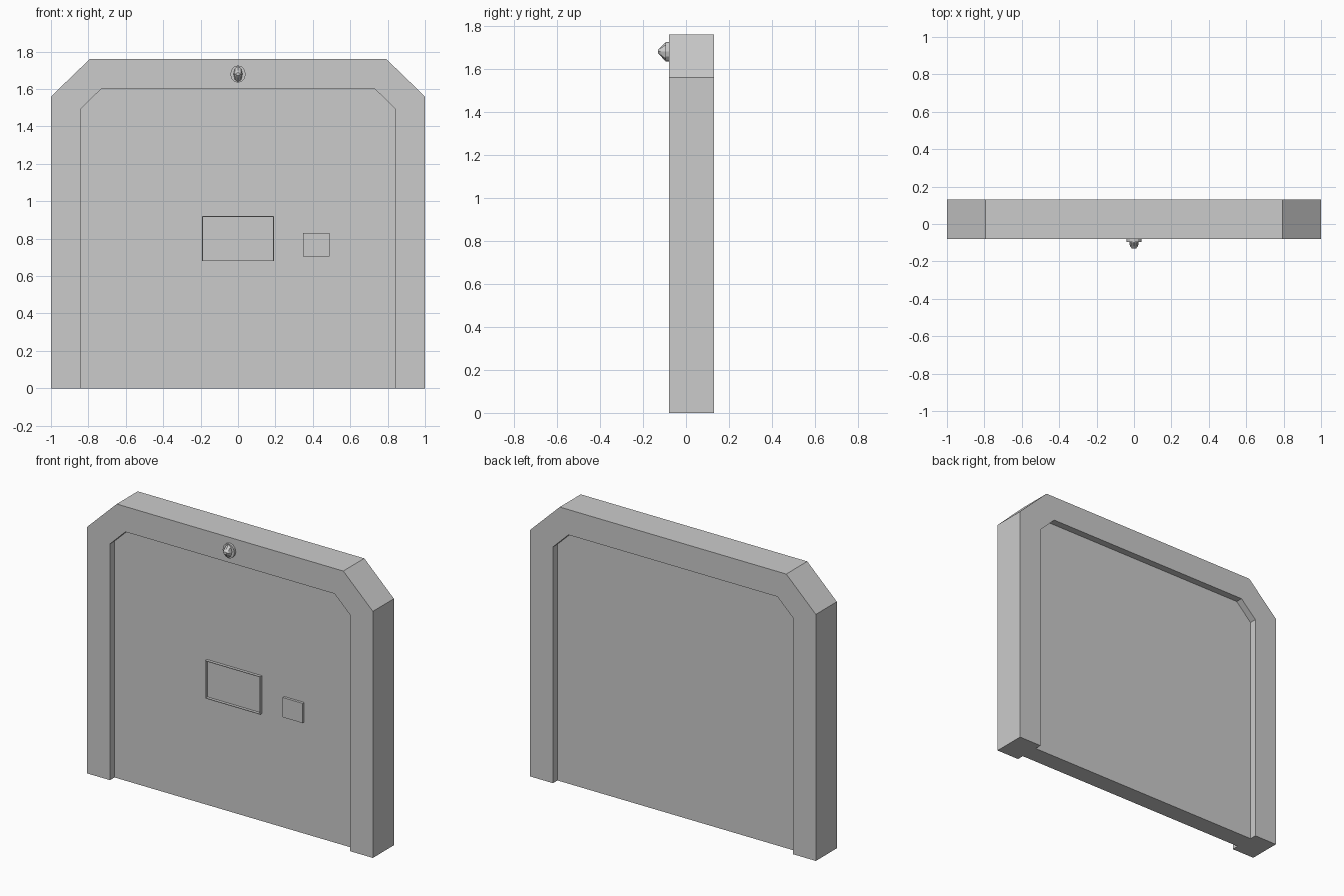
import bpy, bmesh, math

if "Cube" in bpy.data.objects:
    bpy.data.objects.remove(bpy.data.objects["Cube"])


def make_object(name, bm):
    bmesh.ops.recalc_face_normals(bm, faces=bm.faces)
    mesh = bpy.data.meshes.new(name)
    bm.to_mesh(mesh)
    bm.free()
    obj = bpy.data.objects.new(name, mesh)
    bpy.context.collection.objects.link(obj)
    return obj


def extrude_profile(name, points, y0, y1):
    """Extrude an x/z outline from y0 to y1."""
    bm = bmesh.new()
    face = bm.faces.new([bm.verts.new((x, y0, z)) for x, z in points])
    result = bmesh.ops.extrude_face_region(bm, geom=[face], use_keep_orig=True)
    verts = [v for v in result["geom"] if isinstance(v, bmesh.types.BMVert)]
    bmesh.ops.translate(bm, verts=verts, vec=(0, y1 - y0, 0))
    return make_object(name, bm)


def rect(x0, x1, z0, z1):
    return [(x0, z0), (x1, z0), (x1, z1), (x0, z1)]


def arch(half, shoulder, flat, top):
    """Open arch outline with chamfered corners, left foot to right foot."""
    left = [(-half, 0), (-half, shoulder), (-flat, top)]
    return left + [(-x, z) for x, z in reversed(left)]


outer = arch(1.0, 1.56, 0.793, 1.76)
inner = arch(0.84, 1.495, 0.732, 1.60)

# Door surround and recessed door
extrude_profile("door_frame", outer + inner[::-1], -0.08, 0.13)
DOOR_Y = -0.035
extrude_profile("door_panel", inner, DOOR_Y, 0.085)

# Thin raised rim around the window
x, z0, z1, t = 0.192, 0.68, 0.92, 0.004
rim_y = DOOR_Y - 0.018
for side, s in (("left", -1), ("right", 1)):
    extrude_profile("window_rim_" + side,
                    rect(*sorted((s * x, s * (x - t))), z0, z1), rim_y, DOOR_Y)
extrude_profile("window_rim_bottom", rect(-x + t, x - t, z0, z0 + t), rim_y, DOOR_Y)
extrude_profile("window_rim_top", rect(-x + t, x - t, z1 - t, z1), rim_y, DOOR_Y)

# Control pad beside the window
extrude_profile("control_pad", rect(0.348, 0.488, 0.705, 0.83), DOOR_Y - 0.016, DOOR_Y)


def loft(name, rings, sides):
    """Closed solid of elliptical rings (y, x radius, z radius) facing the front."""
    bm = bmesh.new()
    loops = []
    for y, rx, rz in rings:
        loops.append([bm.verts.new((rx * math.cos(math.tau * i / sides), y,
                                    1.68 + rz * math.sin(math.tau * i / sides)))
                      for i in range(sides)])
    for a, b in zip(loops, loops[1:]):
        for i in range(sides):
            j = (i + 1) % sides
            bm.faces.new((a[i], a[j], b[j], b[i]))
    bm.faces.new(loops[0])
    bm.faces.new(loops[-1])
    return make_object(name, bm)


# Warning lamp over the door: round base and tapered lens
loft("lamp_base", [(-0.075, 0.041, 0.046), (-0.095, 0.041, 0.046)], 12)
loft("lamp_lens", [(-0.09, 0.024, 0.043), (-0.10, 0.024, 0.040),
                   (-0.118, 0.022, 0.020), (-0.13, 0.012, 0.008)], 8)
